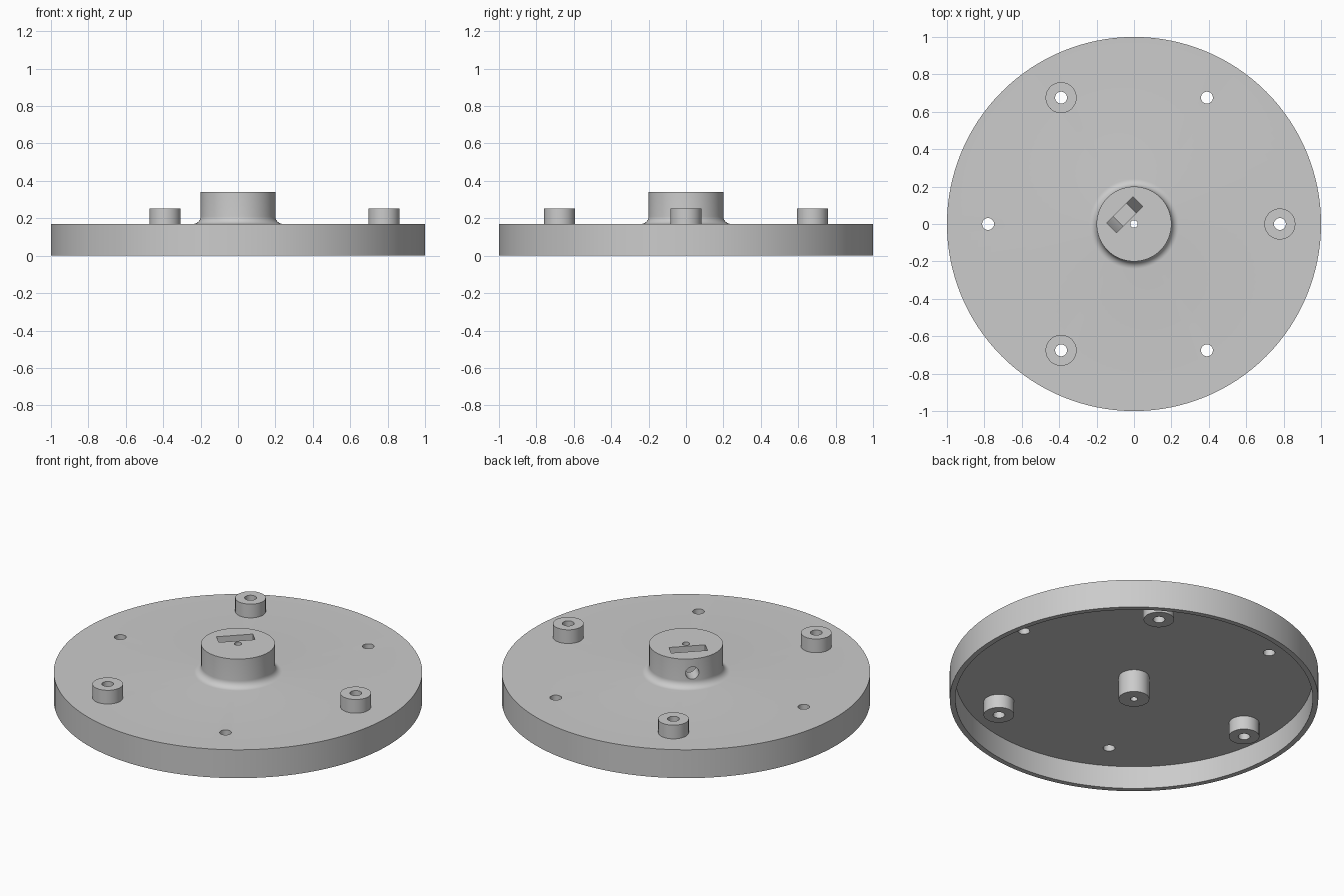
import bpy, bmesh
from math import cos, sin, pi, radians
from mathutils import Matrix

if "Cube" in bpy.data.objects:
    bpy.data.objects.remove(bpy.data.objects["Cube"], do_unlink=True)

DECK_LOW, DECK_TOP, HUB_TOP = 0.136, 0.17, 0.34
BORE, HUB, FILLET = 0.02, 0.2, 0.04
BOSS, HOLE, BOSS_H, CIRCLE = 0.083, 0.032, 0.082, 0.78
SCREW_Z = 0.255

grey = bpy.data.materials.new("light grey")
grey.use_nodes = True
grey.diffuse_color = (0.6, 0.6, 0.6, 1)
grey.node_tree.nodes["Principled BSDF"].inputs["Base Color"].default_value = grey.diffuse_color


def finish(bm, name):
    bmesh.ops.recalc_face_normals(bm, faces=bm.faces)
    mesh = bpy.data.meshes.new(name)
    bm.to_mesh(mesh)
    bm.free()
    mesh.materials.append(grey)
    obj = bpy.data.objects.new(name, mesh)
    bpy.context.collection.objects.link(obj)
    return obj


def lathe(name, profile, segments, closed=True):
    """Revolve an (r, z) profile about the z axis."""
    bm = bmesh.new()
    verts = [bm.verts.new((r, 0, z)) for r, z in profile]
    ends = verts[1:] + verts[:1] if closed else verts[1:]
    edges = [bm.edges.new(pair) for pair in zip(verts, ends)]
    bmesh.ops.spin(bm, geom=verts + edges, cent=(0, 0, 0), axis=(0, 0, 1),
                   angle=2 * pi, steps=segments, use_merge=True)
    bmesh.ops.remove_doubles(bm, verts=bm.verts, dist=1e-5)
    return finish(bm, name)


def rod(name, radius, length, matrix):
    bm = bmesh.new()
    bmesh.ops.create_cone(bm, cap_ends=True, segments=32, radius1=radius,
                          radius2=radius, depth=length, matrix=matrix)
    return finish(bm, name)


def select_only(obj):
    bpy.ops.object.select_all(action='DESELECT')
    obj.select_set(True)
    bpy.context.view_layer.objects.active = obj


def cut(obj, cutter):
    cutter.hide_render = True
    mod = obj.modifiers.new("cut", 'BOOLEAN')
    mod.operation, mod.solver, mod.object = 'DIFFERENCE', 'EXACT', cutter
    select_only(obj)
    bpy.ops.object.modifier_apply(modifier=mod.name)
    bpy.data.objects.remove(cutter, do_unlink=True)


def smooth(obj):
    select_only(obj)
    bpy.ops.object.shade_smooth_by_angle(angle=radians(30))


# Disc with skirt, filleted hub, bore and underside shaft sleeve
fillet = [(HUB + FILLET * (1 - sin(a)), DECK_TOP + FILLET * (1 - cos(a)))
          for a in (pi / 2 * i / 8 for i in range(9))]
disc = lathe("disc_with_hub", [
    (BORE, 0), (BOSS, 0), (BOSS, DECK_LOW), (0.97, DECK_LOW), (0.97, 0),
    (1, 0), (1, DECK_TOP)] + fillet + [(HUB, HUB_TOP), (BORE, HUB_TOP)], 128)

# Six mounting holes, with bosses alternating above and below the deck
for i in range(6):
    a = i * pi / 3
    spot = (CIRCLE * cos(a), CIRCLE * sin(a), 0)
    cut(disc, rod("hole_cutter", HOLE, 1, Matrix.Translation(spot)))
    top = i % 2 == 0
    near = DECK_TOP if top else DECK_LOW
    far = near + BOSS_H if top else near - BOSS_H
    boss = lathe(f"{'upper' if top else 'lower'}_boss_{i // 2 + 1}",
                 [(BOSS, near), (BOSS, far), (HOLE, far), (HOLE, near)], 32, closed=False)
    boss.location = spot
    smooth(boss)

# Hexagonal nut slot in the hub
turn = Matrix.Rotation(pi / 4, 4, 'Z')
side = 0.1
low = SCREW_Z - side * sin(pi / 3)
outline = [(-side / 2, low), (side / 2, low), (side, SCREW_Z),
           (side, 0.4), (-side, 0.4), (-side, SCREW_Z)]
bm = bmesh.new()
face = bm.faces.new([bm.verts.new((x, 0.034, z)) for x, z in outline])
extruded = bmesh.ops.extrude_face_region(bm, geom=[face])["geom"]
bmesh.ops.translate(bm, vec=(0, 0.072, 0),
                    verts=[v for v in extruded if isinstance(v, bmesh.types.BMVert)])
bmesh.ops.transform(bm, matrix=turn, verts=bm.verts)
cut(disc, finish(bm, "nut_cutter"))

# Set screw hole from the hub wall to the bore
lay = Matrix.Translation((0, 0.15, SCREW_Z)) @ Matrix.Rotation(pi / 2, 4, 'X')
cut(disc, rod("screw_cutter", 0.037, 0.3, turn @ lay))
smooth(disc)
